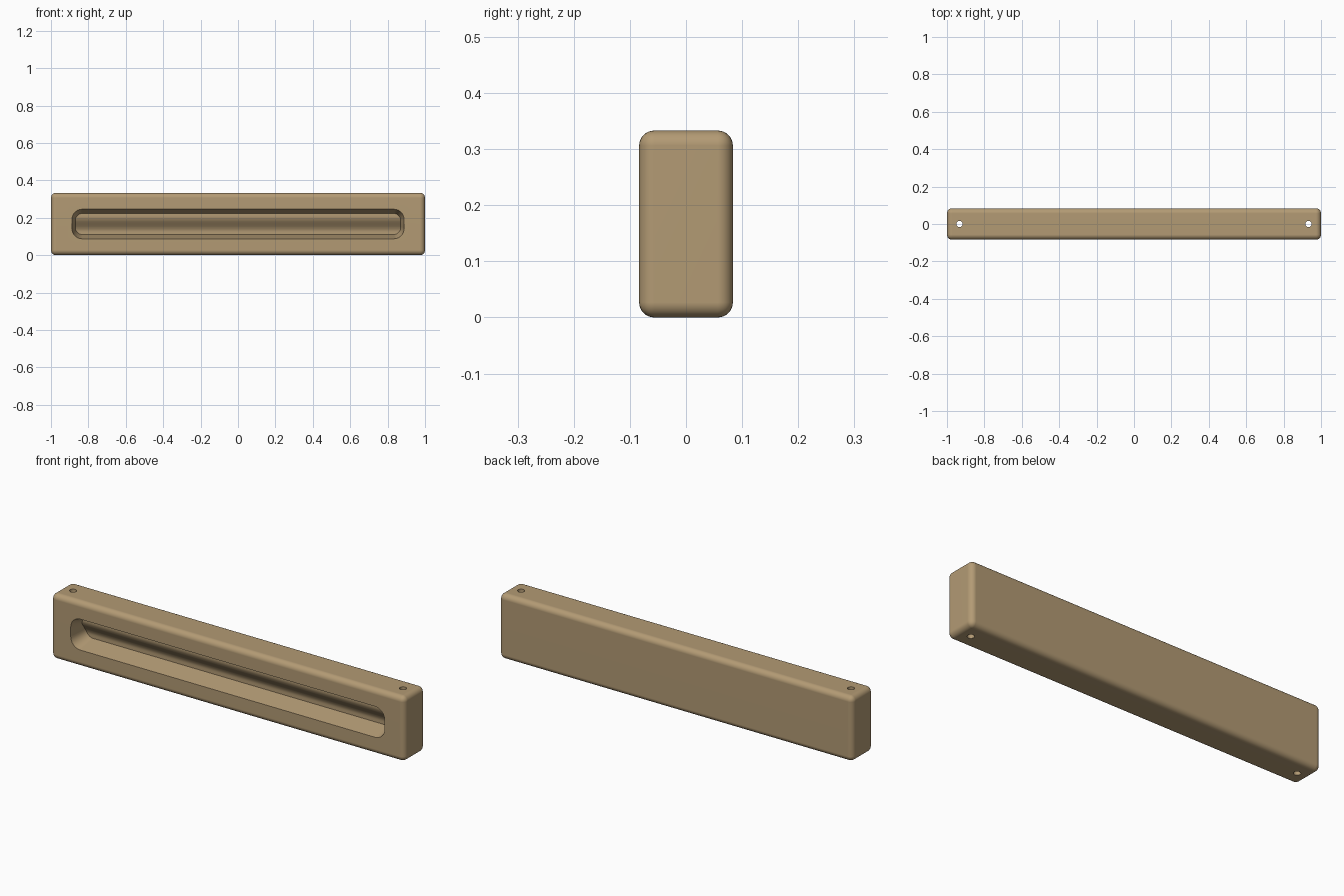
import bpy, bmesh, math

old = bpy.data.objects.get("Cube")
if old:
    bpy.data.objects.remove(old, do_unlink=True)

LENGTH, DEPTH, HEIGHT = 2.0, 0.167, 0.333
MID = HEIGHT / 2
FRONT = -DEPTH / 2

tan = bpy.data.materials.new("tan wood")
tan.use_nodes = True
tan.diffuse_color = (0.45, 0.325, 0.175, 1)
bsdf = tan.node_tree.nodes["Principled BSDF"]
bsdf.inputs["Base Color"].default_value = tan.diffuse_color
bsdf.inputs["Roughness"].default_value = 0.7


def add_object(name, bm):
    bmesh.ops.recalc_face_normals(bm, faces=bm.faces)
    mesh = bpy.data.meshes.new(name)
    bm.to_mesh(mesh)
    bm.free()
    mesh.materials.append(tan)
    obj = bpy.data.objects.new(name, mesh)
    bpy.context.collection.objects.link(obj)
    return obj


def outline_rows(half_x, half_z, radius, arc=8, straight=16):
    """Half width and height offset of a rounded rectangle, bottom to top."""
    low = []
    for i in range(arc + 1):
        a = math.radians(4 + 86 * i / arc)
        low.append((half_x - radius + radius * math.sin(a),
                    -half_z + radius - radius * math.cos(a)))
    span = half_z - radius
    middle = [(half_x, -span + 2 * span * i / straight) for i in range(1, straight)]
    return low + middle + [(x, -z) for x, z in reversed(low)]


def floor_y(z):
    """Recess floor, stepping back smoothly towards the bottom."""
    t = min(max((z + 0.04) / 0.08, 0), 1)
    return FRONT + 0.1 - 0.04 * t * t * (3 - 2 * t)


def recess_cutter():
    bm = bmesh.new()
    opening = outline_rows(0.888, 0.079, 0.055)
    floor = outline_rows(0.87, 0.057, 0.04)
    rings = []
    for rows, depth in ((opening, lambda z: FRONT - 0.04),
                        (opening, lambda z: FRONT),
                        (floor, floor_y)):
        rings.append([[bm.verts.new((s * x, depth(z), MID + z)) for s in (-1, 1)]
                      for x, z in rows])
    # front and floor caps
    for ring in (rings[0], rings[-1]):
        for a, b in zip(ring, ring[1:]):
            bm.faces.new((a[0], a[1], b[1], b[0]))
    # surrounding walls
    for near, far in zip(rings, rings[1:]):
        for i in range(len(near) - 1):
            for s in (0, 1):
                bm.faces.new((near[i][s], near[i + 1][s], far[i + 1][s], far[i][s]))
        for i in (0, -1):
            bm.faces.new((near[i][0], near[i][1], far[i][1], far[i][0]))
    return add_object("recess_cutter", bm)


def hole_cutter(x):
    bm = bmesh.new()
    bmesh.ops.create_cone(bm, cap_ends=True, segments=32, radius1=0.0165,
                          radius2=0.0165, depth=HEIGHT * 1.5)
    bmesh.ops.translate(bm, verts=bm.verts, vec=(x, 0, MID))
    return add_object("hole_cutter", bm)


# Bar with rounded edges
bm = bmesh.new()
bmesh.ops.create_cube(bm, size=1)
bmesh.ops.scale(bm, verts=bm.verts, vec=(LENGTH, DEPTH, HEIGHT))
bmesh.ops.translate(bm, verts=bm.verts, vec=(0, 0, MID))
bmesh.ops.bevel(bm, geom=bm.edges[:], offset=0.027, segments=8,
                profile=0.5, affect='EDGES')
bar = add_object("handle_bar", bm)
bpy.context.view_layer.objects.active = bar
bar.select_set(True)

# Finger recess and the two through holes
for cutter in (recess_cutter(), hole_cutter(-0.933), hole_cutter(0.933)):
    cutter.hide_render = True
    mod = bar.modifiers.new("cut", 'BOOLEAN')
    mod.operation = 'DIFFERENCE'
    mod.solver = 'EXACT'
    mod.object = cutter
    bpy.ops.object.modifier_apply(modifier=mod.name)
    bpy.data.objects.remove(cutter, do_unlink=True)

# Smooth rounded edges, crisp recess and hole rims
bpy.ops.object.select_all(action='DESELECT')
bar.select_set(True)
bpy.ops.object.shade_smooth_by_angle(angle=math.radians(30))
weighted = bar.modifiers.new("even_shading", 'WEIGHTED_NORMAL')
weighted.keep_sharp = True
